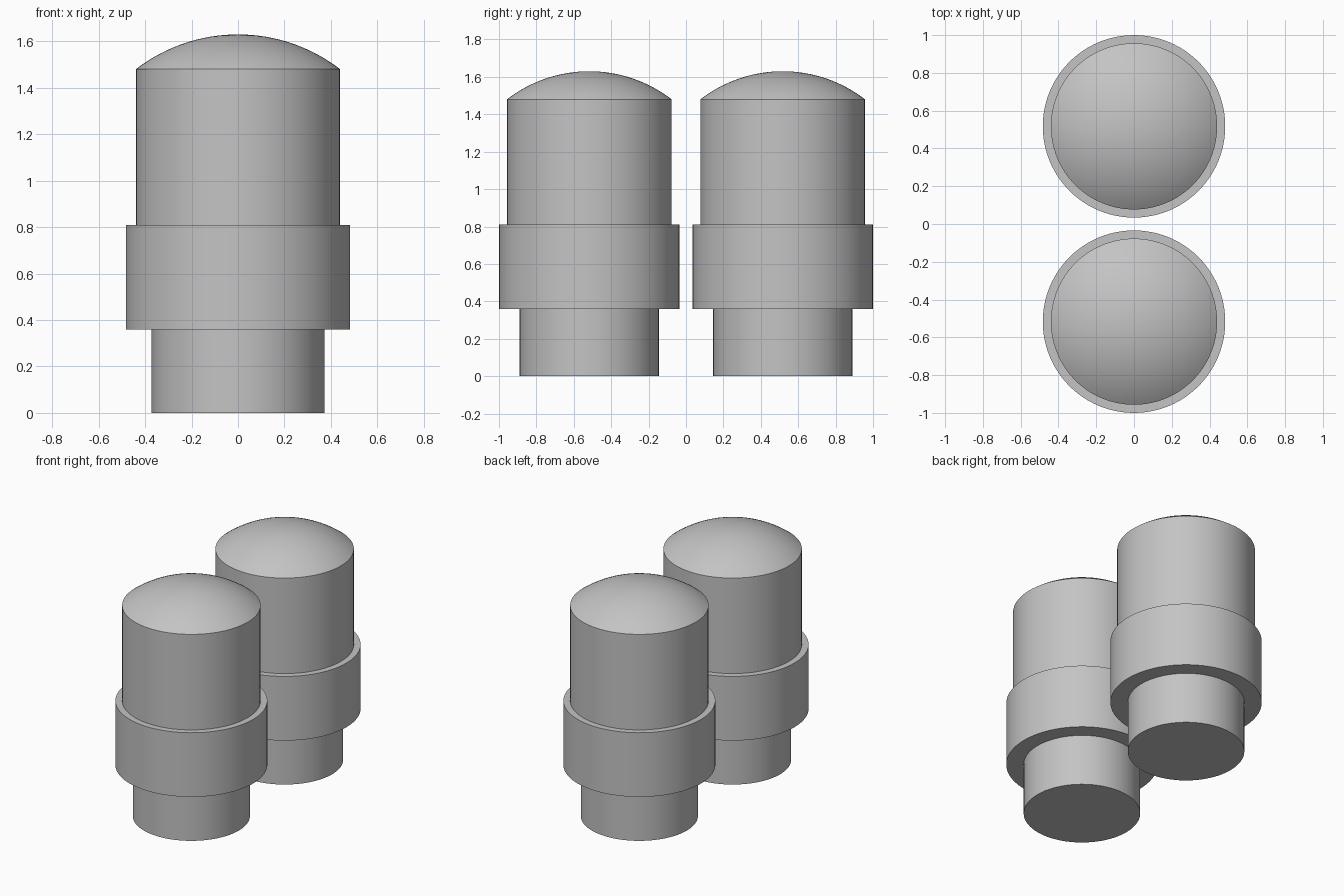
import bpy
import bmesh
from math import asin, cos, sin, radians, tau

cube = bpy.data.objects.get("Cube")
if cube:
    bpy.data.objects.remove(cube, do_unlink=True)

SEGMENTS = 96
SPACING = 0.517          # distance of each post from the centre

grey = bpy.data.materials.new("plain grey")
grey.use_nodes = True
colour = (0.55, 0.55, 0.55, 1)
grey.diffuse_color = colour
grey.node_tree.nodes["Principled BSDF"].inputs["Base Color"].default_value = colour


def lathe(name, profile, y):
    """Spin a (radius, height) profile into a closed solid at the given y."""
    bm = bmesh.new()
    verts = [bm.verts.new((r, 0, z)) for r, z in profile]
    edges = [bm.edges.new(pair) for pair in zip(verts, verts[1:])]
    bmesh.ops.spin(bm, geom=verts + edges, cent=(0, 0, 0), axis=(0, 0, 1),
                   angle=tau, steps=SEGMENTS, use_merge=True)
    bmesh.ops.remove_doubles(bm, verts=bm.verts, dist=1e-5)
    bmesh.ops.recalc_face_normals(bm, faces=bm.faces)
    mesh = bpy.data.meshes.new(name)
    bm.to_mesh(mesh)
    bm.free()
    mesh.materials.append(grey)
    obj = bpy.data.objects.new(name, mesh)
    obj.location.y = y
    bpy.context.collection.objects.link(obj)
    bpy.ops.object.select_all(action="DESELECT")
    obj.select_set(True)
    bpy.context.view_layer.objects.active = obj
    bpy.ops.object.shade_smooth_by_angle(angle=radians(20))


# Shallow spherical cap on the upper barrel
body_r, shoulder_z, top_z = 0.44, 1.48, 1.63
rise = top_z - shoulder_z
cap_r = (body_r ** 2 + rise ** 2) / (2 * rise)
half_angle = asin(body_r / cap_r)
rings = 16
dome = []
for i in range(rings + 1):
    a = half_angle * (1 - i / rings)
    dome.append((cap_r * sin(a), top_z - cap_r * (1 - cos(a))))

# Foot, wide collar and domed barrel in one continuous outline
outline = [(0, 0), (0.372, 0), (0.372, 0.36), (0.483, 0.36),
           (0.483, 0.81), (body_r, 0.81)] + dome

for name, side in (("front_post", -1), ("back_post", 1)):
    lathe(name, outline, side * SPACING)
